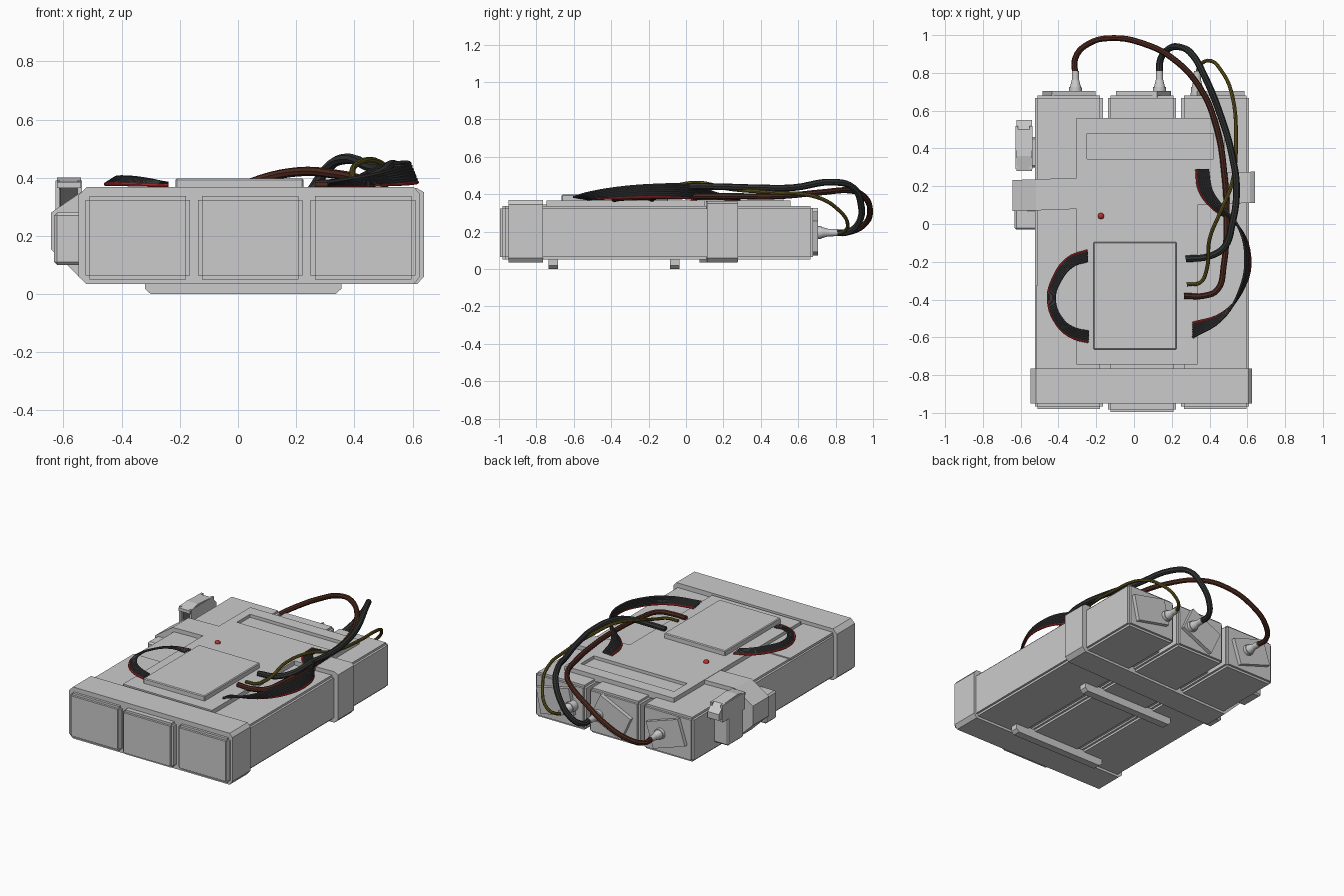
import bpy, bmesh, math
from mathutils import Vector, Matrix

old = bpy.data.objects.get("Cube")
if old:
    bpy.data.objects.remove(old, do_unlink=True)


def material(name, r, g, b):
    m = bpy.data.materials.new(name)
    m.use_nodes = True
    m.diffuse_color = (r, g, b, 1)
    m.node_tree.nodes["Principled BSDF"].inputs["Base Color"].default_value = (r, g, b, 1)
    return m


GREY = material("light grey", 0.6, 0.6, 0.6)
DARK = material("dark grey", 0.08, 0.08, 0.08)
BLACK = material("cable black", 0.03, 0.032, 0.032)
BROWN = material("cable brown", 0.075, 0.022, 0.013)
YELLOW = material("cable yellow", 0.13, 0.1, 0.012)
RIBBON = material("ribbon grey", 0.05, 0.05, 0.05)
RED = material("red", 0.5, 0.03, 0.03)


def finish(bm, name, mat):
    bmesh.ops.recalc_face_normals(bm, faces=bm.faces)
    mesh = bpy.data.meshes.new(name)
    bm.to_mesh(mesh)
    bm.free()
    mesh.materials.append(mat)
    ob = bpy.data.objects.new(name, mesh)
    bpy.context.collection.objects.link(ob)
    return ob


def activate(ob):
    bpy.ops.object.select_all(action='DESELECT')
    ob.select_set(True)
    bpy.context.view_layer.objects.active = ob


def box(name, x, y, z, mat=GREY, bevel=0.0, spin=0.0, segments=1):
    """Box from (min, max) ranges, optionally bevelled and turned about y."""
    lo, hi = Vector((x[0], y[0], z[0])), Vector((x[1], y[1], z[1]))
    bm = bmesh.new()
    bmesh.ops.create_cube(bm, size=1, matrix=Matrix.Diagonal((*(hi - lo), 1)))
    if bevel:
        bmesh.ops.bevel(bm, geom=bm.edges[:], offset=bevel, segments=segments, affect='EDGES')
    bm.transform(Matrix.Translation((lo + hi) / 2) @ Matrix.Rotation(math.radians(spin), 4, 'Y'))
    return finish(bm, name, mat)


def prism(name, outline, axis, start, end, mat=GREY, skew=0.0):
    """Extrude a 2D outline along an axis; skew slides y with x."""
    place = {'X': lambda a, b, t: (t, a, b),
             'Y': lambda a, b, t: (a, t + skew * a, b),
             'Z': lambda a, b, t: (a, b, t)}[axis]
    bm = bmesh.new()
    rings = [[bm.verts.new(place(a, b, t)) for a, b in outline] for t in (start, end)]
    n = len(outline)
    for ring in rings:
        bm.faces.new(ring)
    for i in range(n):
        j = (i + 1) % n
        bm.faces.new((rings[0][i], rings[0][j], rings[1][j], rings[1][i]))
    return finish(bm, name, mat)


def cable(name, points, radius, mat):
    """Smooth round cable through the points."""
    curve = bpy.data.curves.new(name, 'CURVE')
    curve.dimensions = '3D'
    curve.bevel_depth = radius
    curve.bevel_resolution = 2
    curve.resolution_u = 5
    curve.use_fill_caps = True
    spline = curve.splines.new('BEZIER')
    spline.bezier_points.add(len(points) - 1)
    for bp, co in zip(spline.bezier_points, points):
        bp.co = co
        bp.handle_left_type = bp.handle_right_type = 'AUTO'
    curve.materials.append(mat)
    ob = bpy.data.objects.new(name, curve)
    bpy.context.collection.objects.link(ob)
    activate(ob)
    bpy.ops.object.convert(target='MESH')
    bpy.ops.object.shade_smooth_by_angle()


def ribbon(name, outer, inner, strands=7):
    """Flat cable: parallel strands between two edge paths, outer one red."""
    for i in range(strands):
        t = i / (strands - 1)
        path = [Vector(a).lerp(Vector(b), t) for a, b in zip(outer, inner)]
        cable(f"{name}_strand_{i + 1}", path, 0.0065, RIBBON if i else RED)


# Three long blocks, with filler in the gaps between them
for side, x0, front in (("right", -0.525, -0.98), ("middle", -0.138, -0.995), ("left", 0.25, -0.98)):
    box(f"{side}_block", (x0, x0 + 0.36), (front, 0.68), (0.05, 0.338), bevel=0.014, segments=2)
box("gap_filler", (-0.4, 0.5), (-0.9, 0.5), (0.075, 0.32))

# Front and middle bands around the blocks
prism("front_band", [(-0.548, 0.06), (-0.52, 0.034), (0.605, 0.034), (0.625, 0.06),
                     (0.625, 0.345), (0.605, 0.368), (-0.52, 0.368), (-0.548, 0.34)],
      'Y', -0.95, -0.765)
prism("middle_band", [(-0.643, 0.155), (-0.52, 0.034), (0.615, 0.034), (0.64, 0.06),
                      (0.64, 0.35), (0.615, 0.364), (-0.52, 0.364), (-0.643, 0.28)],
      'Y', 0.09, 0.255, skew=0.035)

# Stepped cover plate with a sunken slot
cover = prism("cover_plate", [(-0.305, -0.745), (0.335, -0.745), (0.335, 0.1), (0.48, 0.1),
                              (0.48, 0.56), (-0.305, 0.56)], 'Z', 0.325, 0.366)
cutter = box("slot_cutter", (-0.25, 0.42), (0.345, 0.48), (0.346, 0.42))
cutter.hide_render = True
cut = cover.modifiers.new("slot", 'BOOLEAN')
cut.operation = 'DIFFERENCE'
cut.object = cutter
activate(cover)
bpy.ops.object.modifier_apply(modifier="slot")
bpy.data.objects.remove(cutter, do_unlink=True)

box("top_lid", (-0.215, 0.225), (-0.665, -0.095), (0.35, 0.398), bevel=0.005)
box("side_plate", (-0.52, -0.305), (-0.765, -0.325), (0.33, 0.345))

# Indicator lamp
bm = bmesh.new()
bmesh.ops.create_uvsphere(bm, u_segments=16, v_segments=8, radius=0.017,
                          matrix=Matrix.Translation((-0.175, 0.042, 0.368)))
lamp = finish(bm, "indicator_lamp", RED)
activate(lamp)
bpy.ops.object.shade_smooth_by_angle()

# Cross bars underneath
for name, y in (("front_foot_bar", -0.71), ("rear_foot_bar", -0.06)):
    prism(name, [(-0.32, 0.06), (-0.32, 0.018), (-0.3, 0), (0.335, 0), (0.355, 0.018), (0.355, 0.06)],
          'Y', y - 0.025, y + 0.025)

# Latch on the right side
box("latch_front_box", (-0.632, -0.51), (-0.03, 0.08), (0.1, 0.28), bevel=0.01)
box("latch_body", (-0.625, -0.51), (0.3, 0.46), (0.1, 0.3), bevel=0.01)
box("latch_core", (-0.612, -0.552), (0.31, 0.5), (0.29, 0.37), DARK)
for name, x in (("latch_outer_cheek", -0.628), ("latch_inner_cheek", -0.552)):
    box(name, (x, x + 0.015), (0.29, 0.52), (0.28, 0.39))
prism("latch_flap", [(0.28, 0.385), (0.36, 0.4), (0.5, 0.39), (0.55, 0.34), (0.55, 0.3),
                     (0.52, 0.3), (0.5, 0.36), (0.28, 0.365)], 'X', -0.622, -0.54)

# Rear sockets: turned plate, stepped collar and tapered nozzle
SOCKETS = (("right", -0.345, -0.31, 18), ("middle", 0.05, 0.135, -25), ("left", 0.45, 0.335, 12))
for side, px, cx, spin in SOCKETS:
    box(f"{side}_socket_plate", (px - 0.12, px + 0.12), (0.67, 0.705), (0.115, 0.285), spin=spin)
    bm = bmesh.new()
    for r1, r2, y0, y1 in ((0.036, 0.034, 0.68, 0.725), (0.03, 0.018, 0.725, 0.77),
                           (0.02, 0.019, 0.765, 0.81)):
        at = Matrix.Translation((cx, (y0 + y1) / 2, 0.195)) @ Matrix.Rotation(-math.pi / 2, 4, 'X')
        bmesh.ops.create_cone(bm, cap_ends=True, segments=14, radius1=r1, radius2=r2,
                              depth=y1 - y0, matrix=at)
    socket = finish(bm, f"{side}_socket", GREY)
    activate(socket)
    bpy.ops.object.shade_smooth_by_angle()

# Loose cables from the sockets to the lid
cable("brown_cable", [(-0.31, 0.78, 0.195), (-0.31, 0.88, 0.2), (-0.24, 0.955, 0.24),
                      (-0.11, 0.984, 0.31), (0.05, 0.955, 0.385), (0.2, 0.88, 0.42),
                      (0.35, 0.72, 0.41), (0.44, 0.5, 0.39), (0.48, 0.25, 0.39), (0.49, 0.05, 0.39),
                      (0.475, -0.22, 0.385), (0.44, -0.35, 0.38), (0.37, -0.38, 0.375),
                      (0.265, -0.38, 0.375)], 0.016, BROWN)
cable("black_cable", [(0.135, 0.78, 0.195), (0.14, 0.87, 0.2), (0.18, 0.925, 0.25),
                      (0.25, 0.935, 0.35), (0.31, 0.895, 0.435), (0.37, 0.79, 0.465),
                      (0.46, 0.57, 0.435), (0.52, 0.36, 0.435), (0.543, 0.18, 0.44),
                      (0.52, 0, 0.44), (0.48, -0.12, 0.41), (0.4, -0.17, 0.385),
                      (0.275, -0.185, 0.375)], 0.018, BLACK)
cable("yellow_cable", [(0.335, 0.76, 0.19), (0.345, 0.83, 0.195), (0.39, 0.865, 0.23),
                       (0.47, 0.8, 0.33), (0.52, 0.68, 0.39), (0.54, 0.45, 0.41), (0.52, 0.22, 0.43),
                       (0.46, 0.07, 0.462), (0.4, -0.08, 0.44), (0.385, -0.24, 0.39),
                       (0.35, -0.31, 0.378), (0.28, -0.32, 0.376)], 0.01, YELLOW)

# Flat ribbon cables either side of the lid
ribbon("right_ribbon",
       [(-0.245, -0.14, 0.375), (-0.35, -0.18, 0.38), (-0.43, -0.29, 0.38), (-0.455, -0.4, 0.378),
        (-0.41, -0.53, 0.378), (-0.33, -0.6, 0.376), (-0.24, -0.625, 0.374)],
       [(-0.245, -0.195, 0.38), (-0.32, -0.22, 0.395), (-0.39, -0.3, 0.402), (-0.42, -0.4, 0.4),
        (-0.375, -0.51, 0.398), (-0.31, -0.555, 0.39), (-0.24, -0.57, 0.38)])
ribbon("left_ribbon",
       [(0.33, 0.29, 0.372), (0.345, 0.18, 0.375), (0.42, 0.08, 0.375), (0.55, -0.01, 0.38),
        (0.615, -0.18, 0.385), (0.58, -0.34, 0.38), (0.47, -0.47, 0.376), (0.31, -0.525, 0.373)],
       [(0.39, 0.29, 0.376), (0.41, 0.18, 0.4), (0.47, 0.09, 0.43), (0.545, 0, 0.45),
        (0.59, -0.17, 0.45), (0.555, -0.36, 0.435), (0.46, -0.51, 0.41), (0.31, -0.6, 0.385)])
